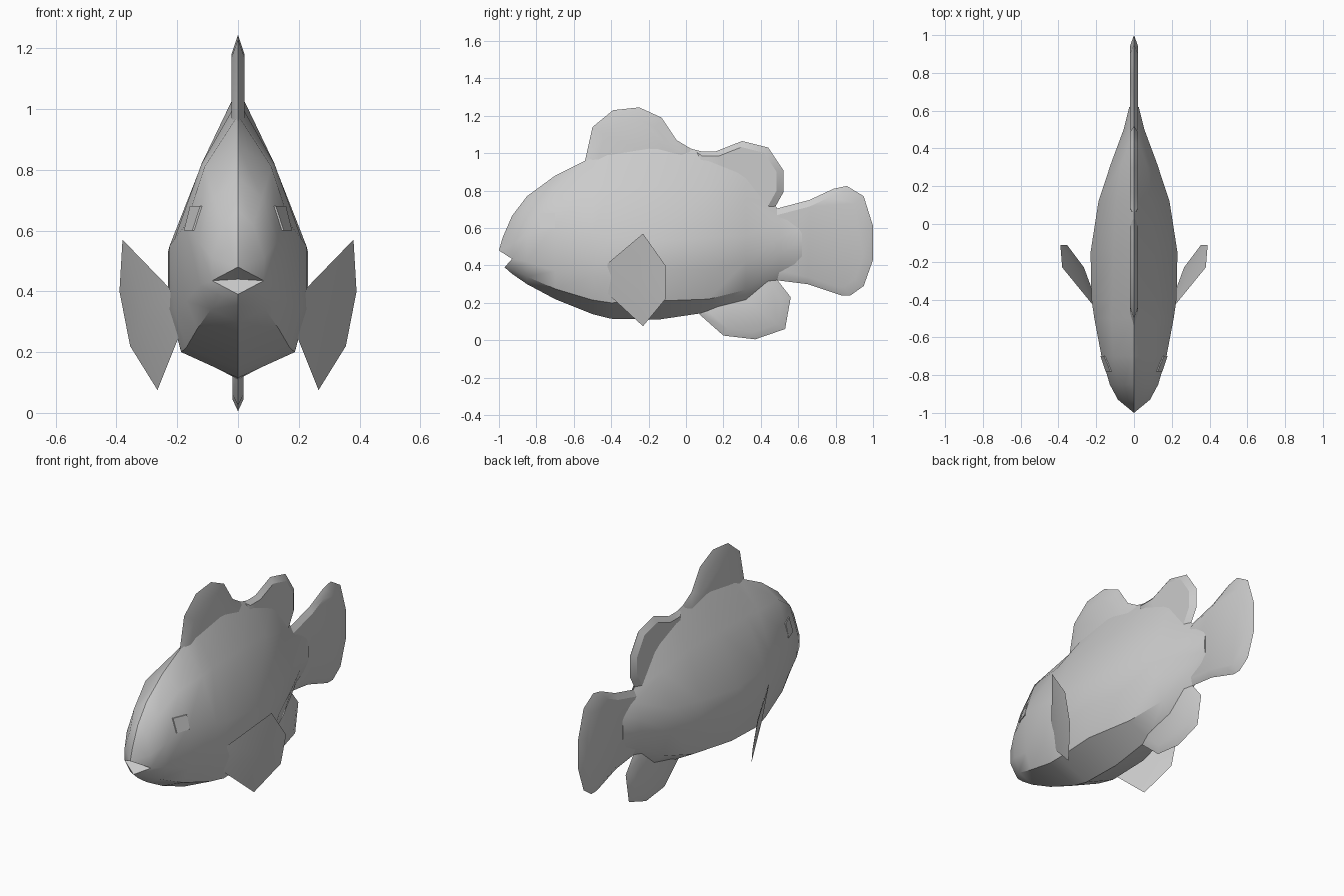
import bpy, bmesh, math
from mathutils import Vector
from mathutils.bvhtree import BVHTree

if "Cube" in bpy.data.objects:
    bpy.data.objects.remove(bpy.data.objects["Cube"])

grey = bpy.data.materials.new("plain grey")
grey.diffuse_color = (0.6, 0.6, 0.6, 1)
grey.use_nodes = True
grey.node_tree.nodes["Principled BSDF"].inputs["Base Color"].default_value = grey.diffuse_color


def finish(bm, name, mirror=False, angle=30):
    """Turn a bmesh into a shaded object, optionally mirrored across x."""
    if mirror:
        geom = bmesh.ops.duplicate(bm, geom=bm.verts[:] + bm.edges[:] + bm.faces[:])["geom"]
        for v in geom:
            if isinstance(v, bmesh.types.BMVert):
                v.co.x = -v.co.x
        bmesh.ops.reverse_faces(bm, faces=[f for f in geom if isinstance(f, bmesh.types.BMFace)])
        bmesh.ops.remove_doubles(bm, verts=bm.verts, dist=0.0005)
    bmesh.ops.recalc_face_normals(bm, faces=bm.faces)
    me = bpy.data.meshes.new(name)
    bm.to_mesh(me)
    bm.free()
    me.materials.append(grey)
    ob = bpy.data.objects.new(name, me)
    bpy.context.collection.objects.link(ob)
    bpy.ops.object.select_all(action="DESELECT")
    ob.select_set(True)
    bpy.context.view_layer.objects.active = ob
    bpy.ops.object.shade_smooth_by_angle(angle=math.radians(angle))
    return ob


# Body half sections: y, keel z, four (x, z) side points, ridge z
sections = [
    (-.93, .355, (.05, .38), (.085, .435), (.085, .51), (.05, .62), .665),
    (-.85, .30, (.09, .34), (.125, .42), (.128, .56), (.08, .71), .77),
    (-.70, .22, (.135, .275), (.17, .37), (.172, .62), (.11, .81), .88),
    (-.50, .14, (.17, .215), (.21, .34), (.21, .57), (.12, .82), .98),
    (-.40, .115, (.187, .20), (.225, .34), (.225, .55), (.115, .83), 1.03),
    (-.15, .11, (.19, .21), (.23, .38), (.23, .53), (.11, .83), 1.07),
    (.12, .15, (.13, .22), (.185, .38), (.188, .55), (.095, .82), 1.0),
    (.32, .20, (.075, .27), (.12, .42), (.122, .56), (.065, .76), .92),
    (.50, .33, (.03, .38), (.055, .46), (.055, .55), (.03, .64), .69),
    (.62, .37, (.015, .42), (.025, .48), (.025, .54), (.015, .60), .65),
]
bm = bmesh.new()
rings = []
for y, zb, *side, zt in sections:
    rings.append([bm.verts.new((x, y, z)) for x, z in [(0, zb), *side, (0, zt)]])
for a, b in zip(rings, rings[1:]):
    for i in range(5):
        bm.faces.new((a[i], b[i], b[i + 1], a[i + 1]))
bm.faces.new(rings[-1])
# Snout with an open mouth
k, p1, corner, p3, p4, top = rings[0]
lip = bm.verts.new((0, -1, .48))
nose = bm.verts.new((0, -.98, .55))
jaw = bm.verts.new((0, -.97, .39))
throat = bm.verts.new((0, -.92, .44))
for f in [(corner, p3, lip), (p3, nose, lip), (p3, p4, nose), (p4, top, nose),
          (corner, jaw, p1), (p1, jaw, k), (corner, lip, throat), (corner, throat, jaw)]:
    bm.faces.new(f)
tree = BVHTree.FromBMesh(bm)

# Eyes: thin plates resting on the cheeks
eye = bmesh.new()
outer, inner = [], []
for y, z in [(-.78, .60), (-.70, .60), (-.70, .68), (-.78, .68)]:
    hit = tree.ray_cast(Vector((1, y, z)), Vector((-1, 0, 0)))[0]
    outer.append(eye.verts.new(hit + Vector((.006, 0, 0))))
    inner.append(eye.verts.new(hit - Vector((.003, 0, 0))))
eye.faces.new(outer)
eye.faces.new(inner[::-1])
for i in range(4):
    j = (i + 1) % 4
    eye.faces.new((outer[i], inner[i], inner[j], outer[j]))
finish(bm, "body", True, 35)
finish(eye, "eyes", True)


def fin(name, outline, centre, t, scale=.82):
    """Upright blade: sharp rim at x = 0 and a thicker inset panel."""
    bm = bmesh.new()
    rim = [bm.verts.new((0, y, z)) for y, z in outline]
    n = len(rim)
    for s in (1, -1):
        panel = [bm.verts.new((s * t, centre[0] + (y - centre[0]) * scale,
                               centre[1] + (z - centre[1]) * scale)) for y, z in outline]
        for i in range(n):
            j = (i + 1) % n
            bm.faces.new((rim[i], rim[j], panel[j], panel[i]))
        bm.faces.new(panel)
    finish(bm, name)


fin("front_dorsal_fin", [(-.60, .90), (-.54, .96), (-.50, 1.14), (-.39, 1.23), (-.25, 1.245),
                         (-.13, 1.19), (-.05, 1.07), (.05, 1.01), (.05, .90)], (-.25, .98), .022, .75)
fin("rear_dorsal_fin", [(.03, .90), (.05, 1.01), (.16, 1.01), (.30, 1.065), (.44, 1.03), (.52, .91),
                        (.52, .79), (.47, .70), (.40, .62), (.20, .75)], (.28, .85), .022, .85)
fin("tail_fin", [(.40, .68), (.47, .70), (.66, .75), (.79, .81), (.86, .825), (.95, .77), (1, .61),
                 (1, .43), (.95, .29), (.88, .24), (.83, .24), (.65, .30), (.49, .32), (.40, .36)],
    (.66, .53), .02, .84)
fin("belly_fin", [(.07, .14), (.20, .025), (.37, .005), (.53, .06), (.56, .23), (.49, .32),
                  (.40, .42), (.20, .30)], (.33, .20), .018, .8)

# Side fins: leaf shaped blades splayed outwards
bm = bmesh.new()
rim = [bm.verts.new(p) for p in [(.225, -.42, .41), (.38, -.23, .57), (.39, -.11, .40),
                                 (.355, -.11, .22), (.265, -.23, .075), (.195, -.42, .25)]]
mid = sum((v.co for v in rim), Vector()) / 6
for s in (1, -1):
    tip = bm.verts.new(mid + Vector((.9, -.6, -.25)).normalized() * .012 * s)
    for i in range(6):
        bm.faces.new((rim[i], rim[(i + 1) % 6], tip))
finish(bm, "side_fins", True)
